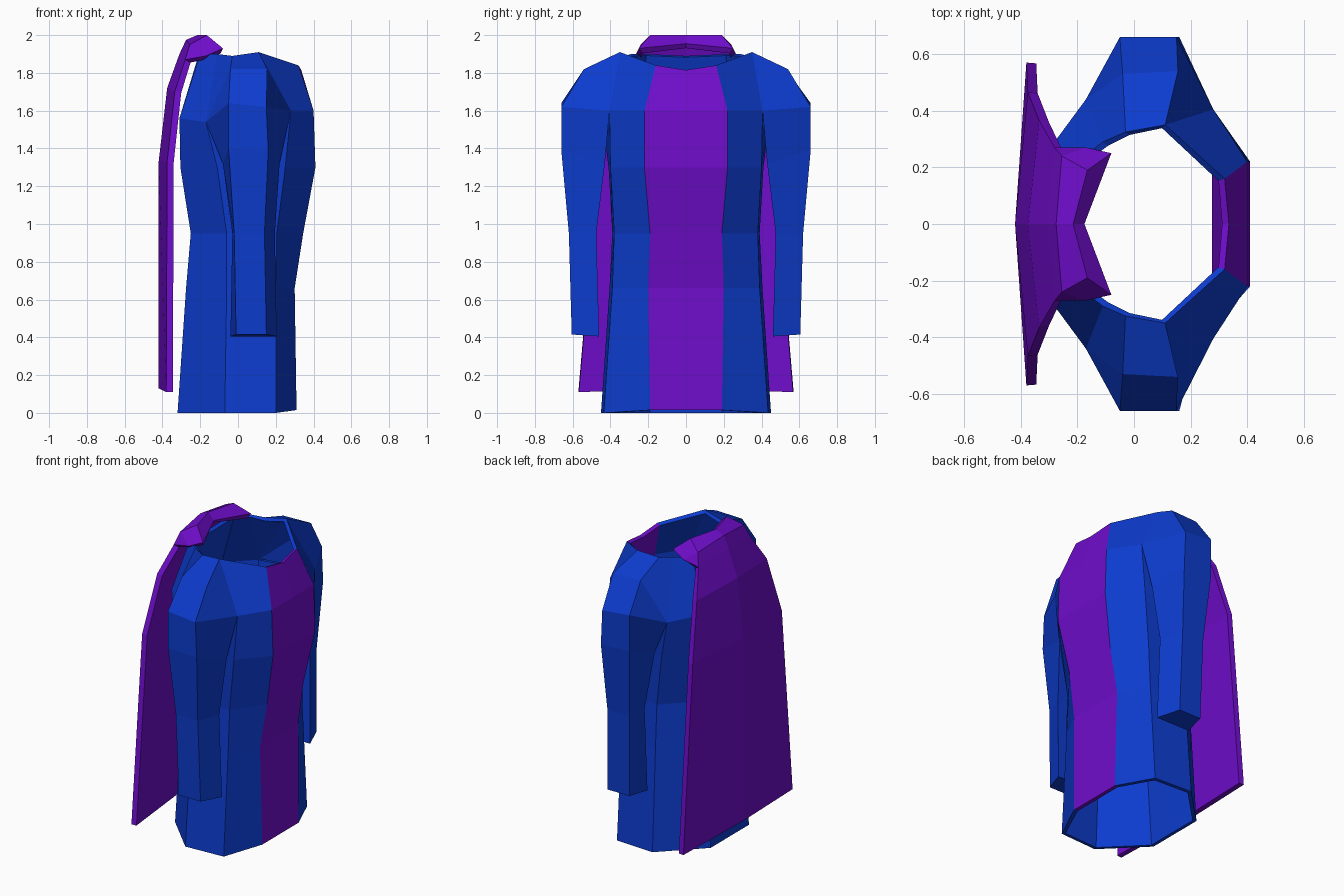
import bpy, bmesh
from mathutils import Vector

if "Cube" in bpy.data.objects:
    bpy.data.objects.remove(bpy.data.objects["Cube"])


def material(name, col):
    m = bpy.data.materials.new(name)
    m.diffuse_color = (*col, 1)
    m.use_nodes = True
    m.node_tree.nodes["Principled BSDF"].inputs["Base Color"].default_value = m.diffuse_color
    return m


BLUE = material("blue_cloth", (0.004, 0.045, 0.62))
PURPLE = material("purple_cloth", (0.16, 0.004, 0.6))


class Half:
    """Collects faces on the +y half, then mirrors, welds and thickens them."""

    def __init__(self):
        self.bm = bmesh.new()

    def face(self, pts, mat=0):
        for s in (1, -1):
            vs = [self.bm.verts.new((x, s * y, z)) for x, y, z in pts]
            self.bm.faces.new(vs if s > 0 else vs[::-1]).material_index = mat

    def loft(self, rows, closed=False, first=None):
        for a, b in zip(rows, rows[1:]):
            n = len(a)
            for i in range(n if closed else n - 1):
                j = (i + 1) % n
                self.face([a[i], a[j], b[j], b[i]], 1 if i == first else 0)

    def finish(self, name, mats, thickness, toward):
        bmesh.ops.remove_doubles(self.bm, verts=self.bm.verts, dist=0.001)
        bmesh.ops.recalc_face_normals(self.bm, faces=self.bm.faces)
        # make sure the marker face looks outwards so the cloth thickens inwards
        self.bm.normal_update()
        f = max(self.bm.faces, key=lambda f: f.calc_center_median().dot(toward))
        if f.normal.dot(toward) < 0:
            bmesh.ops.reverse_faces(self.bm, faces=self.bm.faces)
        me = bpy.data.meshes.new(name)
        self.bm.to_mesh(me)
        self.bm.free()
        for m in mats:
            me.materials.append(m)
        ob = bpy.data.objects.new(name, me)
        bpy.context.collection.objects.link(ob)
        mod = ob.modifiers.new("cloth", 'SOLIDIFY')
        mod.thickness = thickness
        mod.offset = -1
        return ob


# --- robe: torso and skirt, columns run from front centre to back centre
robe = Half()
levels = [
    (0.00, [(.31, 0), (.31, .19), (.20, .435), (-.07, .45), (-.32, .20), (-.32, 0)]),
    (0.66, [(.30, 0), (.30, .20), (.20, .39), (-.06, .405), (-.275, .20), (-.275, 0)]),
    (0.95, [(.345, 0), (.345, .19), (.205, .38), (-.06, .39), (-.25, .20), (-.25, 0)]),
    (1.30, [(.41, 0), (.41, .22), (.25, .40), (-.11, .41), (-.305, .24), (-.305, 0)]),
]
rows = [[(x, y, z + (.015 if z == 0 and x > .3 else 0)) for x, y in r] for z, r in levels]
C0, C1, C2, C3, C4, C5 = chest = [(.40, 0, 1.6), (.40, .22, 1.6), (.28, .405, 1.6),
                                  (-.17, .44, 1.54), (-.31, .25, 1.56), (-.31, 0, 1.56)]
robe.loft(rows + [chest], first=0)

# --- shoulder and neck opening
Of, Ob = (.15, .66, 1.62), (-.05, .66, 1.64)
Mf, Mb = (.155, .54, 1.82), (-.04, .53, 1.82)
N0, N1, Nf = (.335, 0, 1.815), (.32, .16, 1.84), (.11, .35, 1.91)
Nb, N3, N4, N5 = (-.03, .325, 1.89), (-.11, .29, 1.90), (-.20, .22, 1.90), (-.21, 0, 1.89)
robe.face([C0, C1, N1, N0], 1)
for f in ([C1, C2, Nf, N1], [C2, Of, Mf, Nf], [Of, Ob, Mb, Mf], [Mf, Mb, Nb, Nf],
          [Ob, C3, Mb], [C3, N3, Nb, Mb], [C3, C4, N4, N3], [C4, C5, N5, N4]):
    robe.face(f)

# --- sleeves, four-sided and closed at the cuff
sleeve = [
    [C2, Of, Ob, C3],
    [(.22, .43, 1.32), (.16, .66, 1.39), (-.05, .66, 1.40), (-.08, .44, 1.32)],
    [(.195, .475, .95), (.14, .62, .95), (-.02, .62, .95), (-.03, .475, .95)],
    [(.205, .46, .405), (.15, .605, .415), (-.01, .605, .415), (-.04, .46, .405)],
]
robe.loft(sleeve, closed=True)
robe.face(sleeve[-1])
robe.finish("robe", [BLUE, PURPLE], 0.025, Vector((1, 0, 0)))

# --- cape with rolled collar, each row is centre point then side point
cape = Half()
cape.loft([
    [(-.42, 0, .13), (-.38, .57, .11)],
    [(-.42, 0, 1.33), (-.375, .465, 1.33)],
    [(-.375, 0, 1.72), (-.335, .365, 1.70)],
    [(-.31, 0, 1.90), (-.28, .27, 1.87)],
    [(-.275, 0, 1.975), (-.255, .24, 1.95)],
    [(-.215, 0, 2.0), (-.165, .19, 2.0)],
])
# collar wings fold forward over the neckline
cape.face([(-.255, .24, 1.95), (-.165, .19, 2.0), (-.08, .25, 1.93), (-.17, .27, 1.89)])
cape.face([(-.215, 0, 2.0), (-.165, .19, 2.0), (-.08, .25, 1.93), (-.175, 0, 1.955)])
cape.face([(-.255, .24, 1.95), (-.17, .27, 1.89), (-.28, .27, 1.87)])
cape.finish("cape", [PURPLE], 0.035, Vector((-1, 0, 0)))
